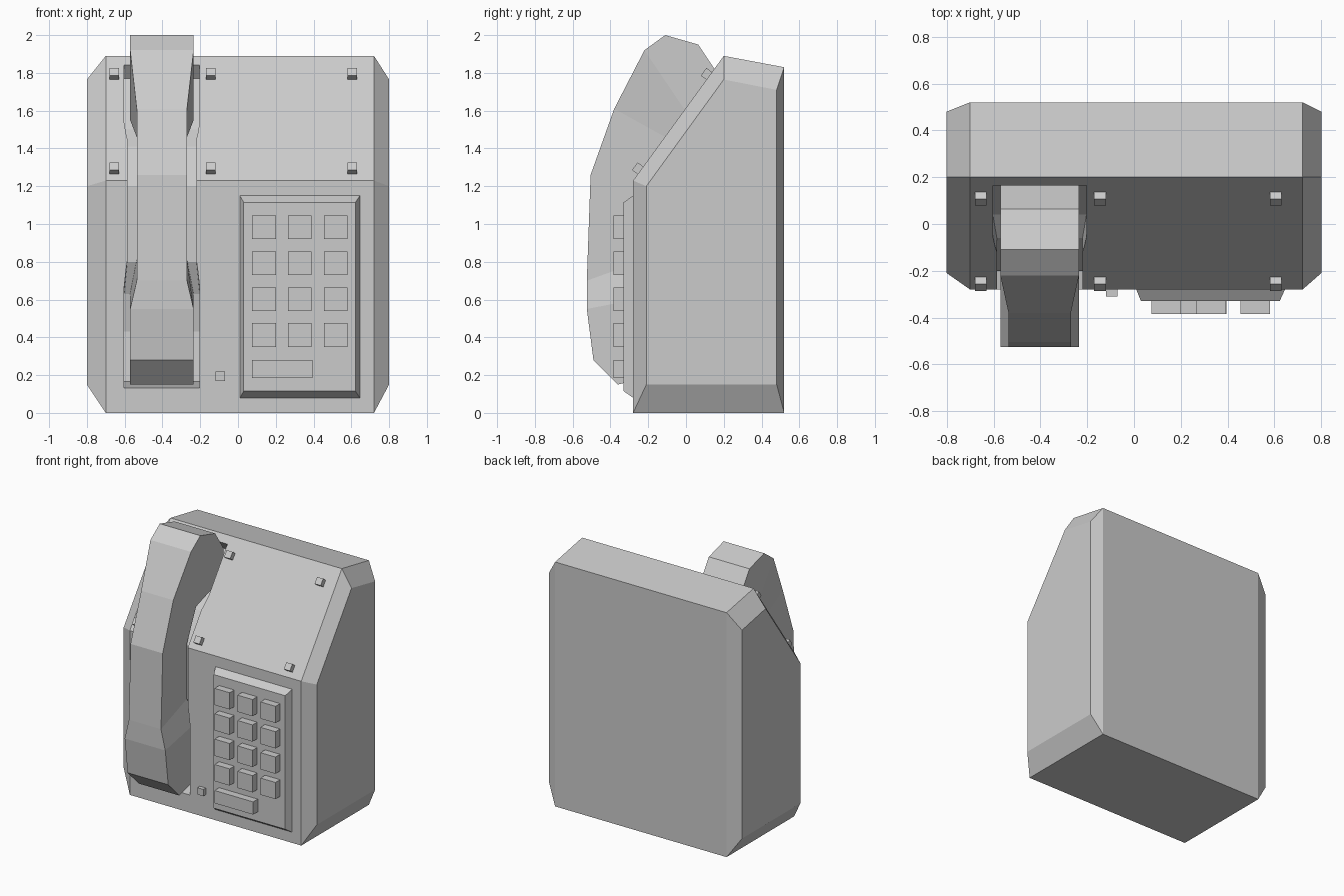
import bpy, bmesh, math
from mathutils import Matrix

if "Cube" in bpy.data.objects:
    bpy.data.objects.remove(bpy.data.objects["Cube"])


def make_object(name, bm):
    bmesh.ops.recalc_face_normals(bm, faces=bm.faces)
    mesh = bpy.data.meshes.new(name)
    bm.to_mesh(mesh)
    bm.free()
    obj = bpy.data.objects.new(name, mesh)
    bpy.context.collection.objects.link(obj)
    return obj


def loft(name, rings, triangulate=False):
    """Skin a list of closed rings with equal point counts and cap both ends."""
    bm = bmesh.new()
    vs = [[bm.verts.new(p) for p in ring] for ring in rings]
    n = len(vs[0])
    for a, b in zip(vs, vs[1:]):
        for i in range(n):
            j = (i + 1) % n
            bm.faces.new((a[i], a[j], b[j], b[i]))
    bm.faces.new(vs[0])
    bm.faces.new(vs[-1])
    if triangulate:
        bmesh.ops.triangulate(bm, faces=bm.faces)
    return make_object(name, bm)


def box(name, x0, x1, y0, y1, z0, z1):
    bm = bmesh.new()
    bmesh.ops.create_cube(bm, size=1)
    bm.transform(Matrix.Translation(((x0 + x1) / 2, (y0 + y1) / 2, (z0 + z1) / 2))
                 @ Matrix.Diagonal((x1 - x0, y1 - y0, z1 - z0, 1)))
    return make_object(name, bm)


def bar(name, rows, cx, triangulate=False):
    """Bar running along z; row = front y, z, back y, z, half width."""
    return loft(name, [[(cx - w, yf, zf), (cx + w, yf, zf),
                        (cx + w, yb, zb), (cx - w, yb, zb)]
                       for yf, zf, yb, zb, w in rows], triangulate)


# Wedge body with chamfered sides
outer = [(-.28, 0), (-.28, 1.23), (.20, 1.89), (.52, 1.83), (.52, 0)]
inner = [(-.21, .15), (-.21, 1.20), (.20, 1.765), (.48, 1.71), (.48, .15)]
body = loft("body", [[(x, y, z) for y, z in prof] for x, prof in
                     ((-.8, inner), (-.70, outer), (.72, outer), (.8, inner))])

# Handset recess cut into the body
CX = -.403
W, N = .2, .183
cutter = bar("recess_cutter", [
    (-.40, .11, -.10, .165, W),
    (-.40, .43, -.08, .43, W),
    (-.40, .69, -.12, .63, W),
    (-.40, .81, -.20, .80, N),
    (-.40, 1.25, -.20, 1.20, N),
    (-.20, 1.51, -.06, 1.41, N),
    (-.15, 1.58, .04, 1.50, W),
    (.07, 1.96, .22, 1.77, W)], CX, True)
cutter.hide_render = True
cutter.hide_viewport = True
cut = body.modifiers.new("handset_recess", "BOOLEAN")
cut.operation = "DIFFERENCE"
cut.solver = "EXACT"
cut.object = cutter

# Handset: wide ends and a narrower grip
W, N = .168, .133
bar("handset", [
    (-.36, .15, -.17, .20, W),
    (-.49, .28, -.13, .40, W),
    (-.525, .55, -.12, .63, W),
    (-.525, .70, -.22, .81, N),
    (-.505, 1.26, -.22, 1.22, N),
    (-.38, 1.61, -.11, 1.46, N),
    (-.22, 1.92, .03, 1.55, W),
    (-.11, 2.0, .16, 1.73, W),
    (.065, 1.95, .165, 1.80, W)], CX)

# Keypad plate with bevelled rim
loft("keypad_plate", [[(x0, y, z0), (x1, y, z0), (x1, y, z1), (x0, y, z1)]
                      for y, x0, x1, z0, z1 in ((-.27, .01, .645, .08, 1.15),
                                                (-.28, .01, .645, .08, 1.15),
                                                (-.33, .03, .622, .115, 1.115))])

# Keys
for r, z in enumerate((.92, .73, .54, .35)):
    for c, x in enumerate((.075, .265, .455)):
        box(f"key_{r}_{c}", x, x + .125, -.385, -.32, z, z + .125)
box("wide_key", .075, .395, -.385, -.32, .185, .28)
box("small_button", -.12, -.07, -.31, -.27, .17, .22)

# Studs on the sloped panel
tilt = math.atan2(.66, .48)
for y, z in ((.123, 1.784), (-.241, 1.284)):
    for x in (-.655, -.145, .605):
        bm = bmesh.new()
        bmesh.ops.create_cube(bm, size=.05)
        bm.transform(Matrix.Translation((x, y, z)) @ Matrix.Rotation(tilt, 4, "X")
                     @ Matrix.Translation((0, 0, .012)))
        make_object("panel_stud", bm)
